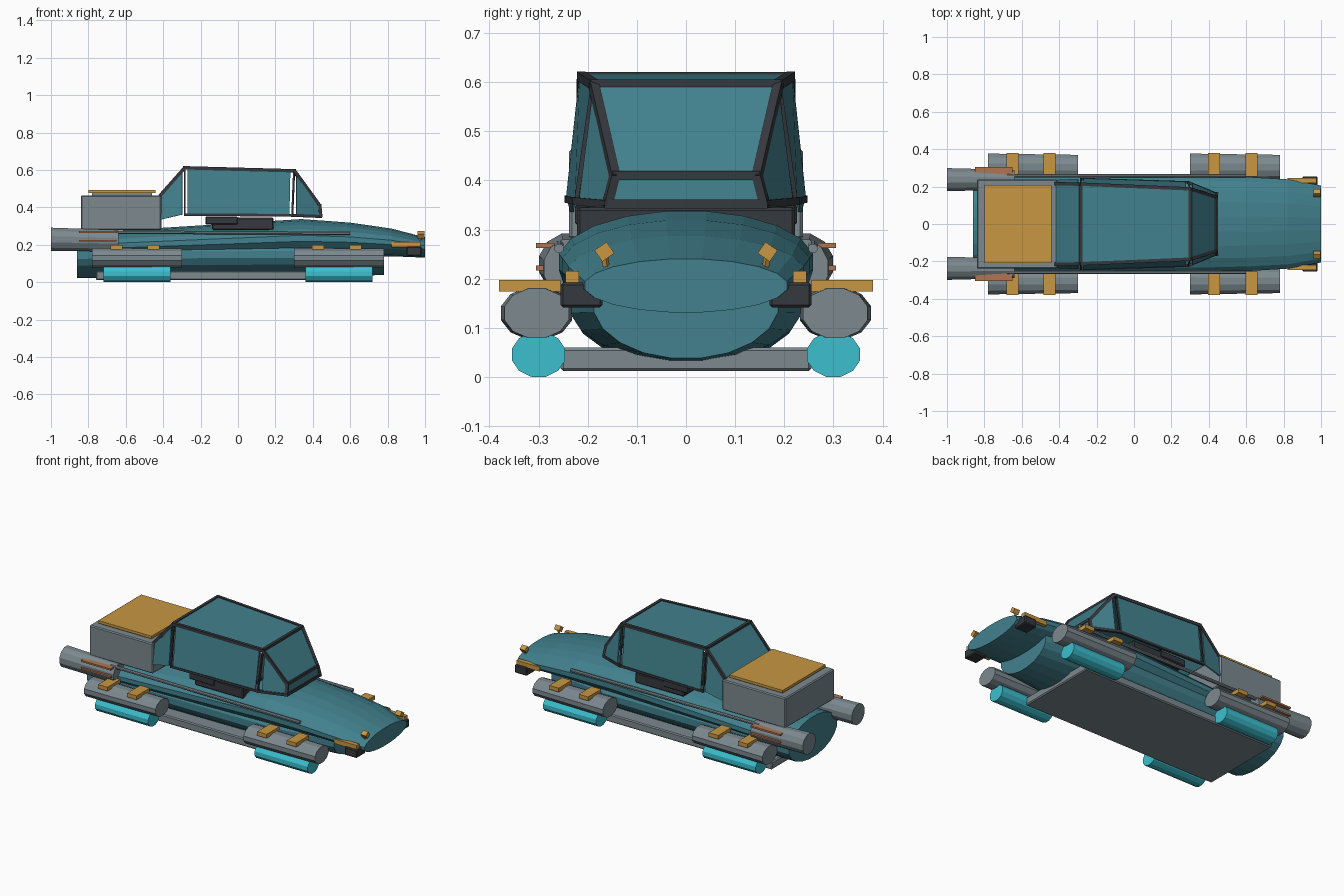
import bpy, bmesh, math
from mathutils import Vector, Matrix

if "Cube" in bpy.data.objects:
    bpy.data.objects.remove(bpy.data.objects["Cube"])


def material(name, r, g, b):
    m = bpy.data.materials.new(name)
    m.diffuse_color = (r, g, b, 1)
    m.use_nodes = True
    m.node_tree.nodes["Principled BSDF"].inputs["Base Color"].default_value = m.diffuse_color
    return m


TEAL = material("teal paint", 0.054, 0.22, 0.27)
GREY = material("steel grey", 0.20, 0.25, 0.275)
DARK = material("charcoal trim", 0.036, 0.04, 0.047)
GOLD = material("gold fittings", 0.58, 0.31, 0.055)
CYAN = material("cyan glow", 0.045, 0.52, 0.62)
COPPER = material("copper fins", 0.43, 0.18, 0.08)


def finish(bm, name, mat):
    bmesh.ops.recalc_face_normals(bm, faces=bm.faces[:])
    me = bpy.data.meshes.new(name)
    bm.to_mesh(me)
    bm.free()
    me.materials.append(mat)
    ob = bpy.data.objects.new(name, me)
    bpy.context.collection.objects.link(ob)
    return ob


def box(name, mat, x, y, z, bevel=0.0):
    """Box from (low, high) ranges."""
    bm = bmesh.new()
    size = Matrix.Diagonal((x[1] - x[0], abs(y[1] - y[0]), z[1] - z[0], 1))
    mid = Matrix.Translation((sum(x) / 2, sum(y) / 2, sum(z) / 2))
    bmesh.ops.create_cube(bm, size=1, matrix=mid @ size)
    if bevel:
        bmesh.ops.bevel(bm, geom=bm.edges[:], offset=bevel, segments=1, affect='EDGES')
    return finish(bm, name, mat)


def loft(name, mat, stations, sides, y=0.0):
    """Elliptical sections (x, centre z, half width, half height) joined along x."""
    bm = bmesh.new()
    rings = []
    for x, cz, hw, hh in stations:
        ring = []
        for i in range(sides):
            a = 2 * math.pi * (i + 0.5) / sides
            ring.append(bm.verts.new((x, y + hw * math.cos(a), cz + hh * math.sin(a))))
        rings.append(ring)
    for a, b in zip(rings, rings[1:]):
        for i in range(sides):
            j = (i + 1) % sides
            bm.faces.new((a[i], a[j], b[j], b[i]))
    bm.faces.new(rings[0])
    bm.faces.new(rings[-1])
    return finish(bm, name, mat)


def bar(name, p, q, w=0.018, mat=DARK):
    """Square bar between two points."""
    p, q = Vector(p), Vector(q)
    d = q - p
    bm = bmesh.new()
    rot = d.to_track_quat('Z', 'Y').to_matrix().to_4x4()
    bmesh.ops.create_cube(bm, size=1, matrix=Matrix.Translation((p + q) / 2) @ rot
                          @ Matrix.Diagonal((w, w, d.length + w * 0.6, 1)))
    return finish(bm, name, mat)


def panel(name, pts, mat=TEAL):
    """Thin flat plate."""
    bm = bmesh.new()
    bm.faces.new([bm.verts.new(p) for p in pts])
    ob = finish(bm, name, mat)
    mod = ob.modifiers.new("thickness", 'SOLIDIFY')
    mod.thickness = 0.008
    mod.offset = 0
    return ob


# Hulls and skid plate
loft("lower_hull", TEAL, [(-0.86, 0.145, 0.235, 0.125), (0.4, 0.15, 0.24, 0.12),
                          (0.78, 0.15, 0.19, 0.113)], 20)
loft("upper_hull", TEAL, [(-0.68, 0.195, 0.25, 0.08), (0.34, 0.235, 0.262, 0.104),
                          (0.6, 0.228, 0.255, 0.092), (0.82, 0.213, 0.242, 0.075),
                          (1.0, 0.186, 0.208, 0.055)], 20)
box("skid_plate", GREY, (-0.76, 0.55), (-0.255, 0.255), (0.012, 0.06), 0.006)

# Rear engine box with its lid
box("engine_box", GREY, (-0.84, -0.41), (-0.238, 0.238), (0.28, 0.465), 0.006)
box("engine_lid_core", GREY, (-0.78, -0.46), (-0.19, 0.19), (0.46, 0.48))
box("engine_lid", GOLD, (-0.80, -0.44), (-0.208, 0.208), (0.476, 0.492))

# Cabin floor blocks
box("cabin_floor", DARK, (-0.14, 0.19), (-0.222, 0.222), (0.28, 0.345), 0.006)
box("cabin_floor_step", DARK, (-0.175, 0.0), (-0.226, 0.226), (0.308, 0.352), 0.006)

# Cabin corner points on the +y side
roof_r, roof_f = (-0.285, 0.213, 0.612), (0.30, 0.188, 0.596)
base_r, base_f = (-0.285, 0.24, 0.362), (0.29, 0.222, 0.358)
cowl_t, cowl_b = (0.435, 0.145, 0.41), (0.44, 0.16, 0.352)
tail_t, tail_b = (-0.415, 0.215, 0.465), (-0.415, 0.232, 0.335)


def flip(p, s):
    return (p[0], p[1] * s, p[2])


# Cabin glazing and roof that span both sides
for name, a, b in (("roof_panel", roof_r, roof_f), ("windshield", roof_f, cowl_t),
                   ("cowl_panel", cowl_t, cowl_b), ("rear_window", roof_r, tail_t)):
    panel(name, [a, b, flip(b, -1), flip(a, -1)])
for name, a in (("roof_rear_bar", roof_r), ("roof_front_bar", roof_f),
                ("cowl_top_bar", cowl_t), ("cowl_base_bar", cowl_b)):
    bar(name, a, flip(a, -1))

for s, side in ((1, "left"), (-1, "right")):
    # Cabin frame
    for name, a, b, w in (
            ("roof_rail", roof_r, roof_f, 0.018), ("front_pillar", roof_f, cowl_t, 0.018),
            ("cowl_post", cowl_t, cowl_b, 0.018), ("rear_pillar", roof_r, tail_t, 0.018),
            ("door_sill", base_r, base_f, 0.014), ("front_sill", base_f, cowl_b, 0.016),
            ("door_front_post", roof_f, base_f, 0.009),
            ("door_rear_post", roof_r, base_r, 0.009)):
        bar(f"{name}_{side}", flip(a, s), flip(b, s), w)
    # Side glazing, with narrow gaps beside the door
    for name, pts in (
            ("door", [(-0.27, 0.213, 0.608), (0.28, 0.19, 0.594),
                      (0.275, 0.222, 0.362), (-0.27, 0.24, 0.366)]),
            ("front_quarter", [(0.312, 0.186, 0.582), cowl_t, cowl_b, (0.312, 0.214, 0.362)]),
            ("rear_quarter", [(-0.298, 0.213, 0.605), tail_t, tail_b, (-0.298, 0.238, 0.362)])):
        panel(f"{name}_{side}", [flip(p, s) for p in pts])

    # Rear thruster with copper cooling fins
    loft(f"thruster_{side}", GREY, [(-1.0, 0.23, 0.064, 0.064), (-0.64, 0.222, 0.054, 0.06)],
         12, 0.237 * s)
    for i, z in enumerate((0.222, 0.268)):
        box(f"cooling_fin_{side}_{i}", COPPER, (-0.85, -0.65), (0.2 * s, 0.305 * s),
            (z - 0.005, z + 0.005))

    # Long side rod
    loft(f"side_rod_{side}", GREY, [(-0.68, 0.268, 0.01, 0.01), (0.6, 0.262, 0.01, 0.01)],
         8, 0.258 * s)

    # Hover pods with glowing emitters and clamps
    for end, x0, clamps in (("rear", -0.78, (-0.65, -0.452)), ("front", 0.30, (0.428, 0.628))):
        loft(f"pod_{end}_{side}", GREY, [(x0, 0.13, 0.075, 0.055), (x0 + 0.48, 0.13, 0.068, 0.052)],
             12, 0.304 * s)
        e0 = x0 + 0.06
        loft(f"emitter_{end}_{side}", CYAN, [(e0, 0.046, 0.056, 0.047),
                                             (e0 + 0.36, 0.046, 0.056, 0.047)], 12, 0.3 * s)
        for i, cx in enumerate(clamps):
            box(f"pod_clamp_{end}_{side}_{i}", GOLD, (cx - 0.032, cx + 0.032),
                (0.255 * s, 0.38 * s), (0.174, 0.198))

    # Nose corner bumpers, running lights and tilted lamps
    box(f"nose_bumper_{side}", DARK, (0.9, 0.982), (0.17 * s, 0.255 * s), (0.142, 0.192), 0.005)
    box(f"running_light_{side}", GOLD, (0.82, 0.975), (0.218 * s, 0.245 * s), (0.188, 0.216))
    bm = bmesh.new()
    bmesh.ops.create_cube(bm, size=1, matrix=Matrix.Translation((0.978, 0.166 * s, 0.255))
                          @ Matrix.Rotation(math.radians(-35 * s), 4, 'X')
                          @ Matrix.Diagonal((0.036, 0.03, 0.028, 1)))
    finish(bm, f"nose_lamp_{side}", GOLD)
    bar(f"nose_lamp_stem_{side}", (0.97, 0.16 * s, 0.21), (0.978, 0.165 * s, 0.245), 0.01, GOLD)
